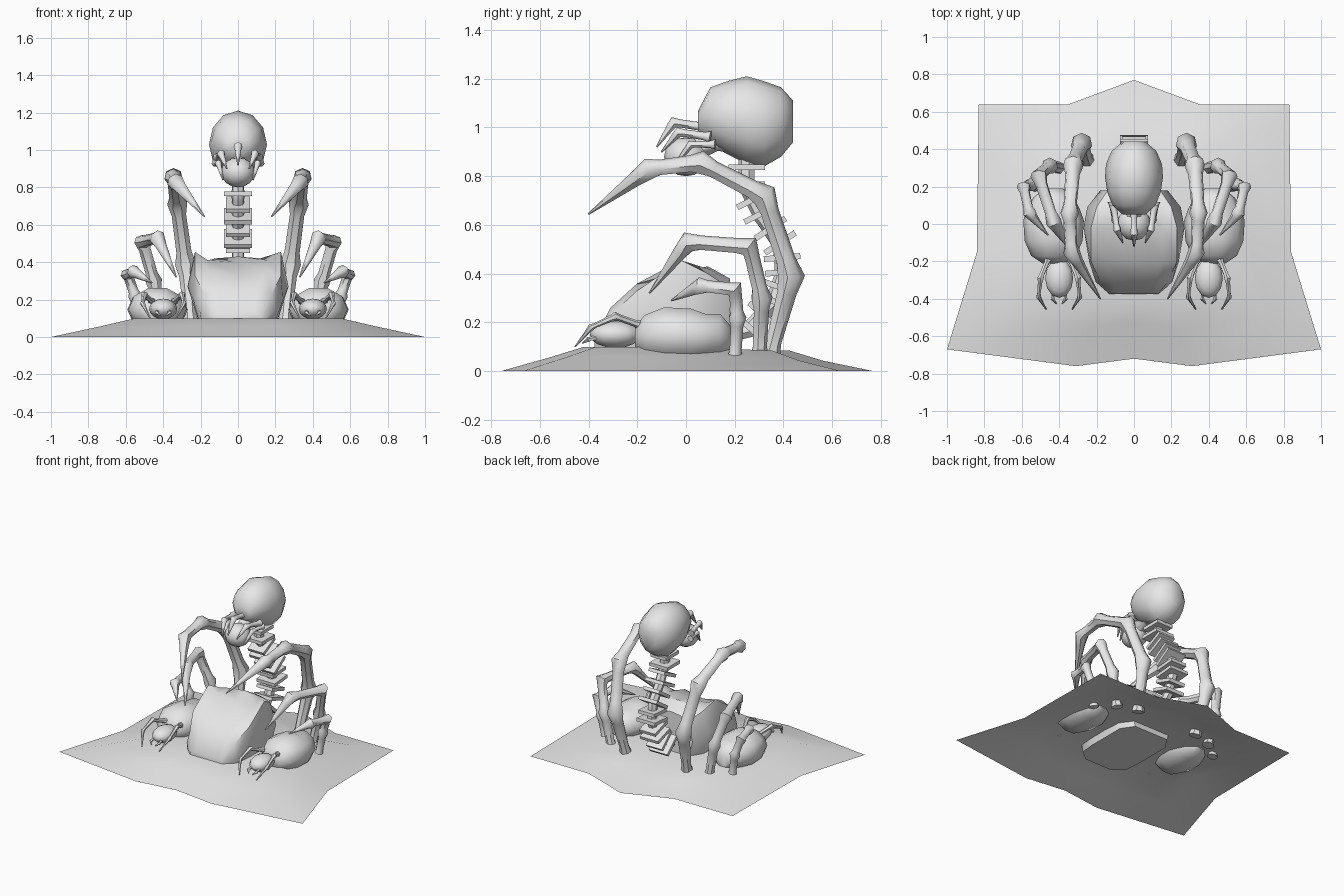
import bpy, bmesh, math
from mathutils import Vector, Matrix

if "Cube" in bpy.data.objects:
    bpy.data.objects.remove(bpy.data.objects["Cube"], do_unlink=True)

grey = bpy.data.materials.new("plain_grey")
grey.use_nodes = True
grey.diffuse_color = (0.8, 0.8, 0.8, 1)
grey.node_tree.nodes["Principled BSDF"].inputs["Base Color"].default_value = (0.8, 0.8, 0.8, 1)


def finish(name, bm, angle=50, recalc=True):
    if recalc:
        bmesh.ops.recalc_face_normals(bm, faces=bm.faces[:])
    mesh = bpy.data.meshes.new(name)
    bm.to_mesh(mesh)
    bm.free()
    mesh.materials.append(grey)
    ob = bpy.data.objects.new(name, mesh)
    bpy.context.collection.objects.link(ob)
    bpy.ops.object.select_all(action='DESELECT')
    ob.select_set(True)
    bpy.context.view_layer.objects.active = ob
    bpy.ops.object.shade_smooth_by_angle(angle=math.radians(angle))
    return ob


def loft(name, rings, angle=50):
    """Skin closed rings of equal length and cap both ends."""
    bm = bmesh.new()
    loops = [[bm.verts.new(p) for p in ring] for ring in rings]
    n = len(loops[0])
    for a, b in zip(loops, loops[1:]):
        for i in range(n):
            j = (i + 1) % n
            bm.faces.new((a[i], a[j], b[j], b[i]))
    bm.faces.new(loops[0])
    bm.faces.new(loops[-1])
    return finish(name, bm, angle)


def ellipse_loft(name, x, sections, n=12):
    """Loft along y; a section is (y, z low, z high, half width)."""
    turn = [2 * math.pi * i / n for i in range(n)]
    loft(name, [[(x + w * math.cos(t), y, (lo + hi) / 2 + (hi - lo) / 2 * math.sin(t))
                 for t in turn] for y, lo, hi, w in sections])


def limb(name, joints, side=1, n=7, shaft=0.72):
    """Bone chain with knobbly joints; a joint is (x, y, z, radius)."""
    pts = []
    for k, (a, b) in enumerate(zip(joints, joints[1:])):
        a, b = Vector(a), Vector(b)
        pts.append(a)
        last = k == len(joints) - 2
        for t in ((0.2,) if last else (0.2, 0.8)):
            p = a.lerp(b, t)
            p.w = (a.w if t < 0.5 else b.w) * shaft
            pts.append(p)
    pts.append(Vector(joints[-1]))
    rings = []
    for i, p in enumerate(pts):
        d = (pts[min(i + 1, len(pts) - 1)] - pts[max(i - 1, 0)]).xyz.normalized()
        u = d.cross(Vector((1, 0, 0))).normalized()
        v = d.cross(u)
        ring = []
        for j in range(n):
            t = 2 * math.pi * j / n
            q = p.xyz + p.w * (u * math.cos(t) + v * math.sin(t))
            ring.append((q.x * side, q.y, q.z))
        rings.append(ring)
    loft(name, rings)


def ball(name, centre, radii):
    bm = bmesh.new()
    bmesh.ops.create_uvsphere(bm, u_segments=12, v_segments=8, radius=1,
                              matrix=Matrix.Translation(centre) @ Matrix.Diagonal((*radii, 1)))
    finish(name, bm)


# Ground sheet: open mound made of nested copies of one outline
half = [(0, -.72), (.31, -.76), (1, -.67), (.84, -.15), (.83, .64), (.35, .64), (0, .77)]
outline = half + [(-x, y) for x, y in half[-2:0:-1]]
bm = bmesh.new()
rings = [[bm.verts.new((x * s, y * s, z - (.015 if y > 0 and z else 0))) for x, y in outline]
         for s, z in ((1, 0), (.73, .058), (.55, .1))]
n = len(outline)
for a, b in zip(rings, rings[1:]):
    for i in range(n):
        bm.faces.new((a[i], a[(i + 1) % n], b[(i + 1) % n], b[i]))
hub = bm.verts.new((0, 0, .09))
for i in range(n):
    bm.faces.new((rings[-1][i], rings[-1][(i + 1) % n], hub))
finish("ground_sheet", bm, recalc=False)

# Main body: half sections from the base up over the shoulder to the ridge
sections = {
    -.375: ((.11, .05), (.13, .09), (.13, .12), (.09, .13), (0, .12)),
    -.31: ((.19, .05), (.205, .14), (.18, .23), (.11, .26), (0, .24)),
    -.2: ((.2, .05), (.24, .2), (.23, .33), (.15, .36), (0, .33)),
    -.02: ((.2, .05), (.27, .27), (.23, .455), (.16, .41), (0, .4)),
    .09: ((.2, .05), (.25, .25), (.2, .4), (.12, .42), (0, .43)),
    .18: ((.14, .05), (.18, .2), (.14, .34), (.08, .37), (0, .38)),
}
loft("main_body", [[(x, y, z) for x, z in h] + [(-x, y, z) for x, z in h[-2::-1]]
                   for y, h in sections.items()], 40)

# Cranium, face ball and face fangs
ellipse_loft("cranium", 0, [
    (.05, .98, 1.07, .06), (.1, .93, 1.165, .115), (.17, .89, 1.19, .143),
    (.25, .85, 1.21, .155), (.32, .84, 1.19, .15), (.39, .88, 1.165, .12),
    (.44, .94, 1.11, .06)])
ball("face_ball", (0, 0, .88), (.09, .09, .08))
limb("neck_of_face", [(0, .14, .95, .06), (0, .02, .9, .05)])
limb("nose_fang", [(0, .08, 1.0, .025), (0, -.05, 1.02, .024), (0, -.12, .92, .004)])

# Spine with crossing vertebrae
path = [(0, .25, .9), (0, .25, .76), (0, .31, .64), (0, .39, .52),
        (0, .4, .4), (0, .36, .28), (0, .26, .17), (0, .14, .14)]
limb("spine_column", [(*p, .036) for p in path], shaft=.95)
for i, (a, b) in enumerate(zip(path[:-2], path[1:-1])):
    a, b = Vector(a), Vector(b)
    tilt = (a - b).to_track_quat('Z', 'Y').to_matrix().to_4x4()
    for k, t in enumerate((.45, .95)):
        bm = bmesh.new()
        bmesh.ops.create_cube(bm, size=1, matrix=Matrix.Translation(a.lerp(b, t)) @ tilt
                              @ Matrix.Diagonal((.09, .15, .024, 1)) @ Matrix.Rotation(math.pi / 2, 4, 'Z'))
        # Turn the long side of the plate across the model
        for v in bm.verts:
            v.co.x = math.copysign(.075 if k else .065, v.co.x)
        finish("vertebra_%d" % (2 * i + k + 1), bm, 30)

# Paired parts
for side, tag in ((1, "left"), (-1, "right")):
    limb(tag + "_cheek_fang", [(.11, .1, .96, .025), (.09, -.03, .98, .022),
                               (.06, -.1, .9, .004)], side)
    limb(tag + "_jaw_bone", [(.12, .12, .93, .022), (.105, .02, .93, .018),
                             (.08, -.05, .84, .004)], side)

    # Large, middle and small clawed limbs
    limb(tag + "_large_limb", [
        (.25, .34, .05, .046), (.28, .43, .39, .058), (.325, .32, .72, .055),
        (.345, .06, .855, .05), (.335, -.15, .83, .046), (.18, -.4, .645, .004)], side)
    limb(tag + "_middle_limb", [
        (.4, .3, .05, .042), (.45, .31, .3, .045), (.51, .26, .51, .045),
        (.43, .01, .53, .043), (.33, -.15, .32, .004)], side)
    limb(tag + "_small_limb", [
        (.52, .2, .05, .036), (.55, .21, .22, .038), (.59, .2, .335, .038),
        (.56, .06, .35, .036), (.46, -.06, .29, .004)], side)

    # Low side creature: lumpy back, head, pincers and feelers
    ellipse_loft(tag + "_creature_back", .43 * side, [
        (-.21, .09, .18, .06), (-.17, .05, .235, .12), (-.09, .03, .268, .155),
        (.02, .03, .262, .162), (.08, .04, .24, .14), (.14, .05, .24, .11),
        (.19, .08, .18, .05)], 10)
    ball(tag + "_creature_head", (.4 * side, -.29, .15), (.075, .105, .055))
    for k, dx in enumerate((-1, 1)):
        x = .4
        limb("%s_feeler_%d" % (tag, k + 1), [
            (x + .06 * dx, -.19, .19, .02), (x + .1 * dx, -.29, .225, .019),
            (x + .11 * dx, -.39, .18, .014), (x + .07 * dx, -.455, .1, .003)], side, 6)
        limb("%s_pincer_%d" % (tag, k + 1), [
            (x + .03 * dx, -.36, .14, .016), (x + .035 * dx, -.4, .13, .012),
            (x + .015 * dx, -.425, .115, .003)], side, 5)
